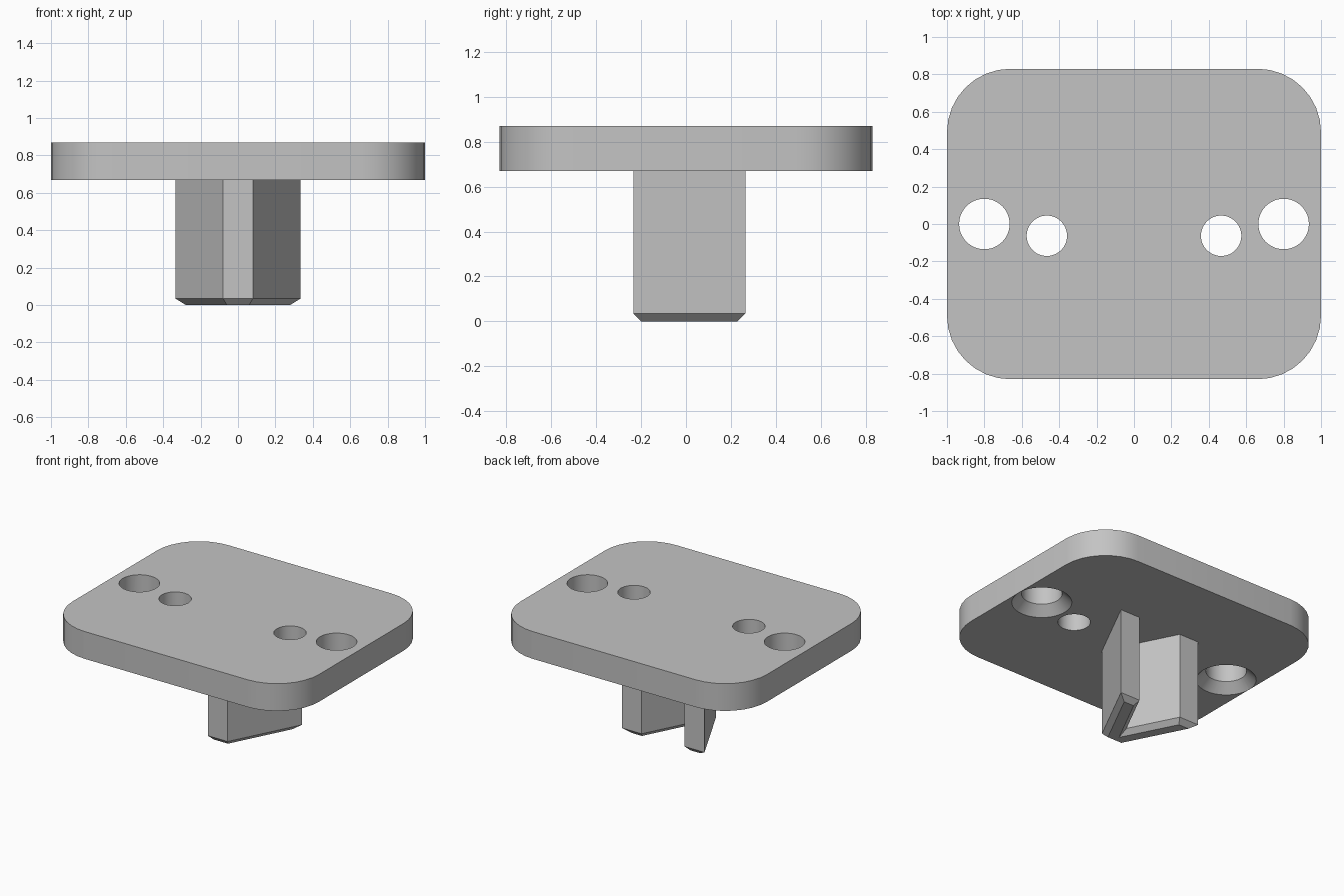
import bpy, bmesh
from math import radians
from mathutils import Matrix, Vector

if "Cube" in bpy.data.objects:
    bpy.data.objects.remove(bpy.data.objects["Cube"], do_unlink=True)

PLATE_BOTTOM, PLATE_TOP = 0.67, 0.87
CHAMFER = 0.035

grey = bpy.data.materials.new("light_grey")
grey.use_nodes = True
colour = (0.55, 0.55, 0.55, 1)
grey.diffuse_color = colour
grey.node_tree.nodes["Principled BSDF"].inputs["Base Color"].default_value = colour


def make_object(name, bm):
    bmesh.ops.recalc_face_normals(bm, faces=bm.faces)
    mesh = bpy.data.meshes.new(name)
    bm.to_mesh(mesh)
    bm.free()
    mesh.materials.append(grey)
    obj = bpy.data.objects.new(name, mesh)
    bpy.context.collection.objects.link(obj)
    return obj


def make_cutter(name, x, y, radius, z0, z1, top_radius=None):
    bm = bmesh.new()
    bmesh.ops.create_cone(
        bm, cap_ends=True, segments=48, radius1=radius,
        radius2=radius if top_radius is None else top_radius,
        depth=z1 - z0, matrix=Matrix.Translation((x, y, (z0 + z1) / 2)))
    return make_object(name, bm)


# Plate with rounded vertical corners
bm = bmesh.new()
bmesh.ops.create_cube(bm, size=1)
bmesh.ops.scale(bm, vec=(2, 1.66, PLATE_TOP - PLATE_BOTTOM), verts=bm.verts)
bmesh.ops.translate(bm, vec=(0, 0, (PLATE_TOP + PLATE_BOTTOM) / 2), verts=bm.verts)
uprights = [e for e in bm.edges
            if abs(e.verts[0].co.z - e.verts[1].co.z) > 0.1]
bmesh.ops.bevel(bm, geom=uprights, offset=0.34, segments=8, profile=0.5,
                affect='EDGES')
plate = make_object("mounting_plate", bm)

# Screw holes countersunk from below, and plain pin holes
cutters = []
for side, label in ((1, "left"), (-1, "right")):
    cutters += [
        make_cutter(label + "_screw_cutter", side * 0.8, 0, 0.135, 0.5, 1),
        make_cutter(label + "_countersink_cutter", side * 0.8, 0, 0.21,
                    PLATE_BOTTOM - 0.01, PLATE_BOTTOM + 0.065, 0.135),
        make_cutter(label + "_pin_cutter", side * 0.466, -0.063, 0.108, 0.5, 1),
    ]
bpy.context.view_layer.objects.active = plate
for cutter in cutters:
    cut = plate.modifiers.new(cutter.name, 'BOOLEAN')
    cut.operation = 'DIFFERENCE'
    cut.solver = 'EXACT'
    cut.object = cutter
    bpy.ops.object.modifier_apply(modifier=cut.name)
for cutter in cutters:
    bpy.data.objects.remove(cutter, do_unlink=True)

bpy.ops.object.select_all(action='DESELECT')
plate.select_set(True)
bpy.ops.object.shade_smooth_by_angle(angle=radians(30))

# V-shaped key under the plate, chamfered at its lower end
half = [(0.08, -0.235), (0.335, 0.265), (0.175, 0.265)]
outline = half + [(0, -0.078)] + [(-x, y) for x, y in reversed(half)]
bm = bmesh.new()
top = bm.faces.new([bm.verts.new((x, y, PLATE_BOTTOM)) for x, y in outline])
extruded = bmesh.ops.extrude_face_region(bm, geom=[top], use_keep_orig=True)["geom"]
bmesh.ops.translate(bm, vec=Vector((0, 0, CHAMFER - PLATE_BOTTOM)),
                    verts=[v for v in extruded if isinstance(v, bmesh.types.BMVert)])
bmesh.ops.recalc_face_normals(bm, faces=bm.faces)
bm.normal_update()
bottom = min(bm.faces, key=lambda f: f.calc_center_median().z)
bmesh.ops.inset_region(bm, faces=[bottom], thickness=CHAMFER,
                       use_even_offset=True, use_boundary=True)
bmesh.ops.translate(bm, vec=(0, 0, -CHAMFER), verts=list(bottom.verts))
make_object("v_key", bm)
